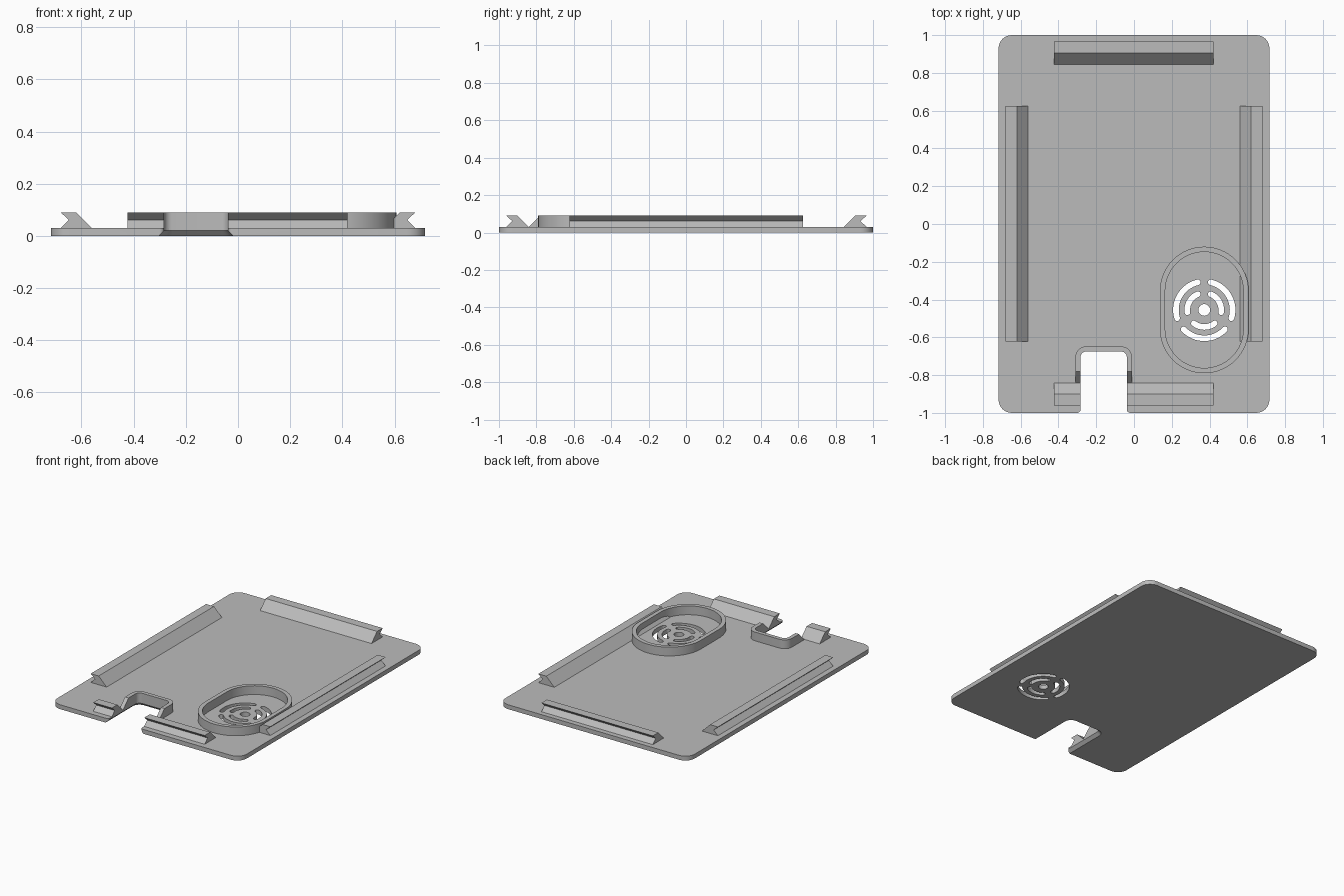
import bpy, bmesh
from math import sin, cos, pi, radians
from mathutils import Vector

if "Cube" in bpy.data.objects:
    bpy.data.objects.remove(bpy.data.objects["Cube"])

grey = bpy.data.materials.new("plain grey")
grey.use_nodes = True
grey.diffuse_color = (0.5, 0.5, 0.5, 1)
grey.node_tree.nodes["Principled BSDF"].inputs["Base Color"].default_value = (0.5, 0.5, 0.5, 1)

BASE, TOP = 0.03, 0.09            # plate thickness, height of raised parts
NX0, NX1, NY = -0.283, -0.038, -0.675   # notch sides and back
WALL = 0.027


def fillet(corners, steps=8):
    """Outline from (x, y, radius) right-angled corners."""
    out = []
    for i, (x, y, r) in enumerate(corners):
        p = Vector((x, y))
        if r == 0:
            out.append(p)
            continue
        d1 = (Vector(corners[i - 1][:2]) - p).normalized()
        d2 = (Vector(corners[(i + 1) % len(corners)][:2]) - p).normalized()
        c = p + (d1 + d2) * r
        for k in range(steps + 1):
            t = pi / 2 * k / steps
            out.append(c - (d2 * cos(t) + d1 * sin(t)) * r)
    return out


def rounded_rect(x0, x1, y0, y1, r, steps=8):
    return fillet([(x0, y0, r), (x1, y0, r), (x1, y1, r), (x0, y1, r)], steps)


def add_loft(bm, layers):
    """Closed solid through (outline, z) layers."""
    rings = [[bm.verts.new((p[0], p[1], z)) for p in o] for o, z in layers]
    n = len(rings[0])
    bm.faces.new(rings[0])
    bm.faces.new(rings[-1])
    for a, b in zip(rings, rings[1:]):
        for i in range(n):
            j = (i + 1) % n
            bm.faces.new((a[i], a[j], b[j], b[i]))


def finish(name, bm):
    bmesh.ops.recalc_face_normals(bm, faces=bm.faces)
    me = bpy.data.meshes.new(name)
    bm.to_mesh(me)
    bm.free()
    me.materials.append(grey)
    ob = bpy.data.objects.new(name, me)
    bpy.context.collection.objects.link(ob)
    return ob


def solid(name, layers):
    bm = bmesh.new()
    add_loft(bm, layers)
    return finish(name, bm)


def cut(target, cutter):
    m = target.modifiers.new("cut", "BOOLEAN")
    m.operation, m.solver, m.object = "DIFFERENCE", "EXACT", cutter
    bpy.context.view_layer.objects.active = target
    bpy.ops.object.modifier_apply(modifier=m.name)
    bpy.data.objects.remove(cutter)


# Base plate with the notch in its front edge
X, R, E = 0.717, 0.07, 0.018
plate_outline = fillet([
    (-X, -1, R), (NX0, -1, E), (NX0, NY, 0.03), (NX1, NY, 0.03),
    (NX1, -1, E), (X, -1, R), (X, 1, R), (-X, 1, R)])
plate = solid("base_plate", [(plate_outline, 0), (plate_outline, BASE)])


# Chamfer under the notch
def notch_outline(grow):
    return rounded_rect(NX0 - grow, NX1 + grow, -1.1, NY + grow, 0.03 + grow)


cut(plate, solid("chamfer_cutter", [(notch_outline(0.03), -0.01), (notch_outline(-0.001), 0.021)]))

# Speaker grille: a centre hole and two rings of three round-ended slots
GX, GY = 0.372, -0.455


def polar(r, a, cx=GX, cy=GY):
    return Vector((cx + r * cos(a), cy + r * sin(a)))


def slot(radius, half_width, a0, a1, steps=16, cap=6):
    ts = [a0 + (a1 - a0) * i / steps for i in range(steps + 1)]
    pts = [polar(radius + half_width, t) for t in ts]
    end, start = polar(radius, a1), polar(radius, a0)
    pts += [polar(half_width, a1 + pi * k / cap, *end) for k in range(1, cap)]
    pts += [polar(radius - half_width, t) for t in reversed(ts)]
    pts += [polar(half_width, a0 + pi + pi * k / cap, *start) for k in range(1, cap)]
    return pts


holes = [[polar(0.031, 2 * pi * k / 24) for k in range(24)]]
for radius, half_width, gap in ((0.15, 0.015, 13), (0.09, 0.015, 22)):
    for start in (90, 210, 330):
        holes.append(slot(radius, half_width, radians(start + gap), radians(start + 120 - gap)))
bm = bmesh.new()
for h in holes:
    add_loft(bm, [(h, -0.05), (h, 0.08)])
cut(plate, finish("grille_cutter", bm))


# Oval speaker rim
def oval(r):
    return rounded_rect(GX - r, GX + r, GY - r - 0.1, GY + r + 0.1, r, 16)


bm = bmesh.new()
rings = [[bm.verts.new((p.x, p.y, z)) for p in oval(r)]
         for r, z in ((0.235, BASE), (0.235, TOP), (0.207, TOP), (0.207, BASE))]
for a, b in zip(rings, rings[1:] + rings[:1]):
    for i in range(len(a)):
        j = (i + 1) % len(a)
        bm.faces.new((a[i], a[j], b[j], b[i]))
bmesh.ops.remove_doubles(bm, verts=bm.verts, dist=1e-5)
finish("speaker_rim", bm)

# Wall around the notch, with sloping front ends
FRONT, SLOPE = -0.84, 0.06
wall_outline = fillet([
    (NX0, FRONT, 0), (NX0, NY, 0.03), (NX1, NY, 0.03), (NX1, FRONT, 0),
    (NX1 + WALL, FRONT, 0), (NX1 + WALL, NY + WALL, 0.057),
    (NX0 - WALL, NY + WALL, 0.057), (NX0 - WALL, FRONT, 0)])
wall_top = [Vector((p.x, p.y + SLOPE if p.y < FRONT + 0.01 else p.y)) for p in wall_outline]
solid("notch_wall", [(wall_outline, BASE), (wall_top, TOP)])

# Clip rails: V-groove facing out, slope facing in
PROFILE = [(0.56, BASE), (0.62, TOP), (0.68, TOP), (0.648, 0.061), (0.68, BASE)]


def rail(name, start, end, place):
    bm = bmesh.new()
    ends = [[bm.verts.new(place(d, s, z)) for d, z in PROFILE] for s in (start, end)]
    for e in ends:
        bm.faces.new(e)
    for i in range(len(PROFILE)):
        j = (i + 1) % len(PROFILE)
        bm.faces.new((ends[0][i], ends[0][j], ends[1][j], ends[1][i]))
    finish(name, bm)


rail("left_rail", -0.622, 0.626, lambda d, s, z: (d, s, z))
rail("right_rail", -0.622, 0.626, lambda d, s, z: (-d, s, z))
rail("back_rail", -0.424, 0.42, lambda d, s, z: (s, d + 0.285, z))
rail("front_rail_right", -0.424, NX0, lambda d, s, z: (s, -d - 0.281, z))
rail("front_rail_left", NX1, 0.42, lambda d, s, z: (s, -d - 0.281, z))

# Smooth the rounded walls, keep edges crisp
bpy.ops.object.select_all(action="DESELECT")
for ob in bpy.context.collection.objects:
    if ob.type == "MESH":
        ob.select_set(True)
        bpy.context.view_layer.objects.active = ob
bpy.ops.object.shade_smooth_by_angle(angle=radians(30))
